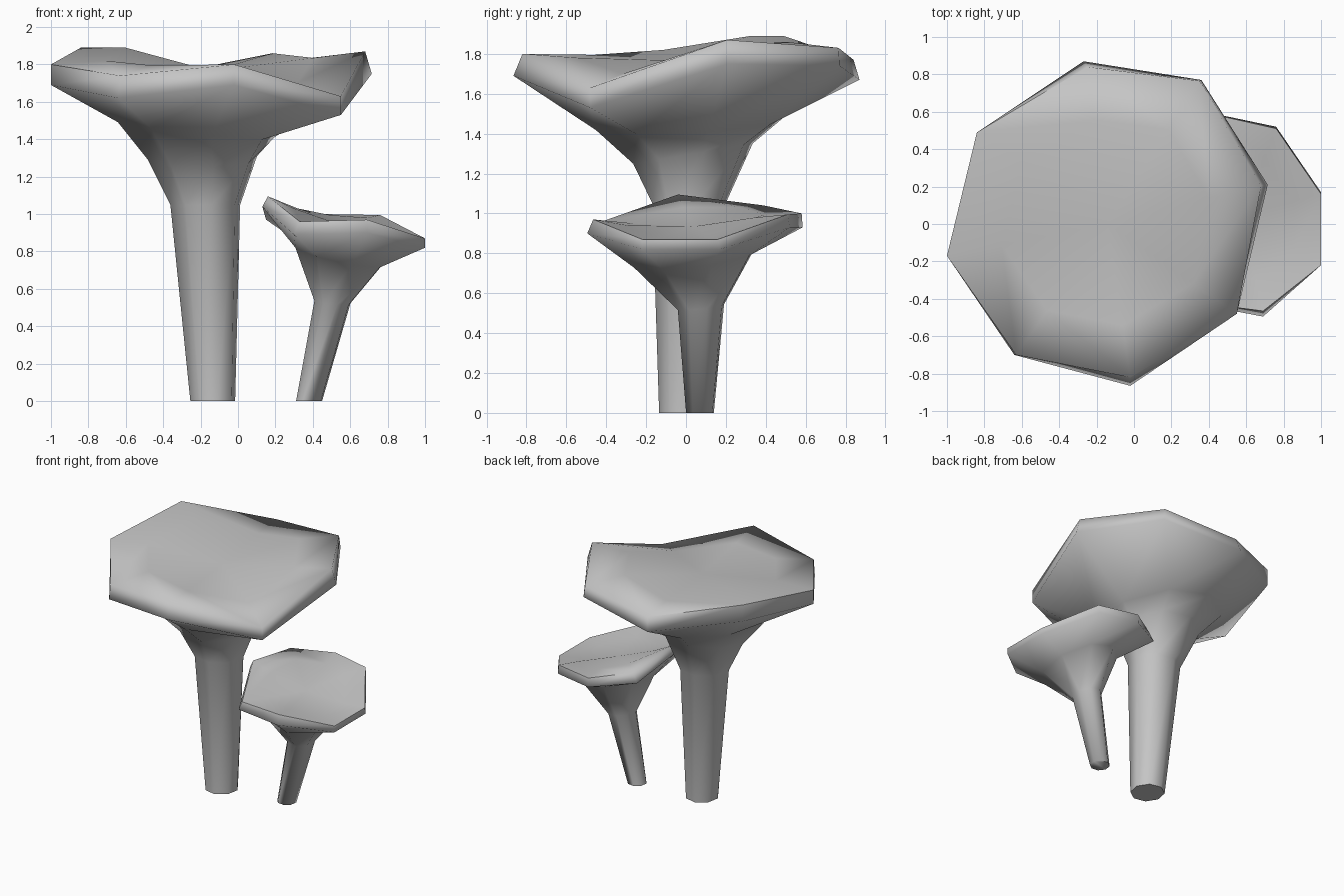
import bpy, bmesh, math

grey = bpy.data.materials.new("plain_grey")
grey.diffuse_color = (0.56, 0.56, 0.56, 1)


def ring(cx, cy, z, rx, ry, phase, tilt=(0, 0)):
    """Eight-sided stem ring, optionally tilted by slopes in x and y."""
    pts = []
    for i in range(8):
        a = math.radians(phase + 45 * i)
        dx, dy = rx * math.cos(a), ry * math.sin(a)
        pts.append((cx + dx, cy + dy, z + tilt[0] * dx + tilt[1] * dy))
    return pts


def mushroom(name, stem, lower, upper, inner_z, centre, scale):
    """Loft stem rings into an uneven cap rim, closed by a shallow top."""
    inner = [(centre[0] + (x - centre[0]) * scale, centre[1] + (y - centre[1]) * scale, z)
             for (x, y, _), z in zip(upper, inner_z)]
    bm = bmesh.new()
    loops = [[bm.verts.new(p) for p in pts] for pts in stem + [lower, upper, inner]]
    for a, b in zip(loops, loops[1:]):
        for i in range(8):
            j = (i + 1) % 8
            if b is loops[-1]:  # cap top: fixed diagonal keeps the dish hollow
                bm.faces.new((a[i], a[j], b[i]))
                bm.faces.new((a[j], b[j], b[i]))
            else:
                bm.faces.new((a[i], a[j], b[j], b[i]))
    top = bm.verts.new(centre)
    for i in range(8):
        bm.faces.new((loops[-1][i], loops[-1][(i + 1) % 8], top))
    bm.faces.new(loops[0][::-1])
    bmesh.ops.recalc_face_normals(bm, faces=bm.faces[:])
    for f in bm.faces:
        f.smooth = True
    for e in bm.edges:  # only the tightest rim and base corners stay sharp
        e.smooth = e.calc_face_angle(0) < math.radians(78)
    me = bpy.data.meshes.new(name)
    bm.to_mesh(me)
    bm.free()
    me.materials.append(grey)
    bpy.context.collection.objects.link(bpy.data.objects.new(name, me))


# Large mushroom
mushroom(
    "large_mushroom",
    [ring(-0.135, -0.01, 0, 0.122, 0.127, 11),
     ring(-0.175, 0.015, 1.05, 0.19, 0.187, 11),
     ring(-0.19, 0.035, 1.30, 0.297, 0.305, 11, (0.0, 0.17)),
     ring(-0.225, 0.02, 1.45, 0.425, 0.48, 11, (-0.11, 0.05))],
    [(0.715, 0.21, 1.75), (0.36, 0.77, 1.74), (-0.27, 0.87, 1.67), (-0.84, 0.49, 1.76),
     (-1.0, -0.17, 1.69), (-0.64, -0.70, 1.62), (-0.02, -0.865, 1.69), (0.55, -0.48, 1.53)],
    [(0.68, 0.205, 1.87), (0.35, 0.765, 1.83), (-0.25, 0.84, 1.77), (-0.84, 0.49, 1.89),
     (-1.0, -0.17, 1.80), (-0.63, -0.70, 1.74), (-0.02, -0.82, 1.80), (0.55, -0.48, 1.63)],
    [1.835, 1.86, 1.78, 1.89, 1.82, 1.795, 1.78, 1.70],
    (-0.14, 0.0, 1.765), 0.66)

# Small leaning mushroom
mushroom(
    "small_mushroom",
    [ring(0.38, 0.07, 0, 0.072, 0.072, 15),
     ring(0.505, 0.075, 0.53, 0.1, 0.12, 15, (-0.1, 0.1)),
     ring(0.545, 0.045, 0.78, 0.246, 0.315, 15, (-0.21, 0.13))],
    [(1.0, 0.17, 0.82), (0.76, 0.52, 0.93), (0.45, 0.585, 0.93), (0.15, 0.40, 0.97),
     (0.13, -0.03, 1.04), (0.30, -0.42, 0.89), (0.69, -0.495, 0.90), (1.0, -0.22, 0.82)],
    [(1.0, 0.16, 0.87), (0.76, 0.51, 0.995), (0.45, 0.58, 1.0), (0.19, 0.39, 1.04),
     (0.16, -0.04, 1.095), (0.33, -0.42, 0.96), (0.69, -0.465, 0.97), (1.0, -0.22, 0.87)],
    [0.88, 0.98, 0.995, 1.03, 1.03, 0.95, 0.94, 0.88],
    (0.57, 0.04, 0.935), 0.66)
